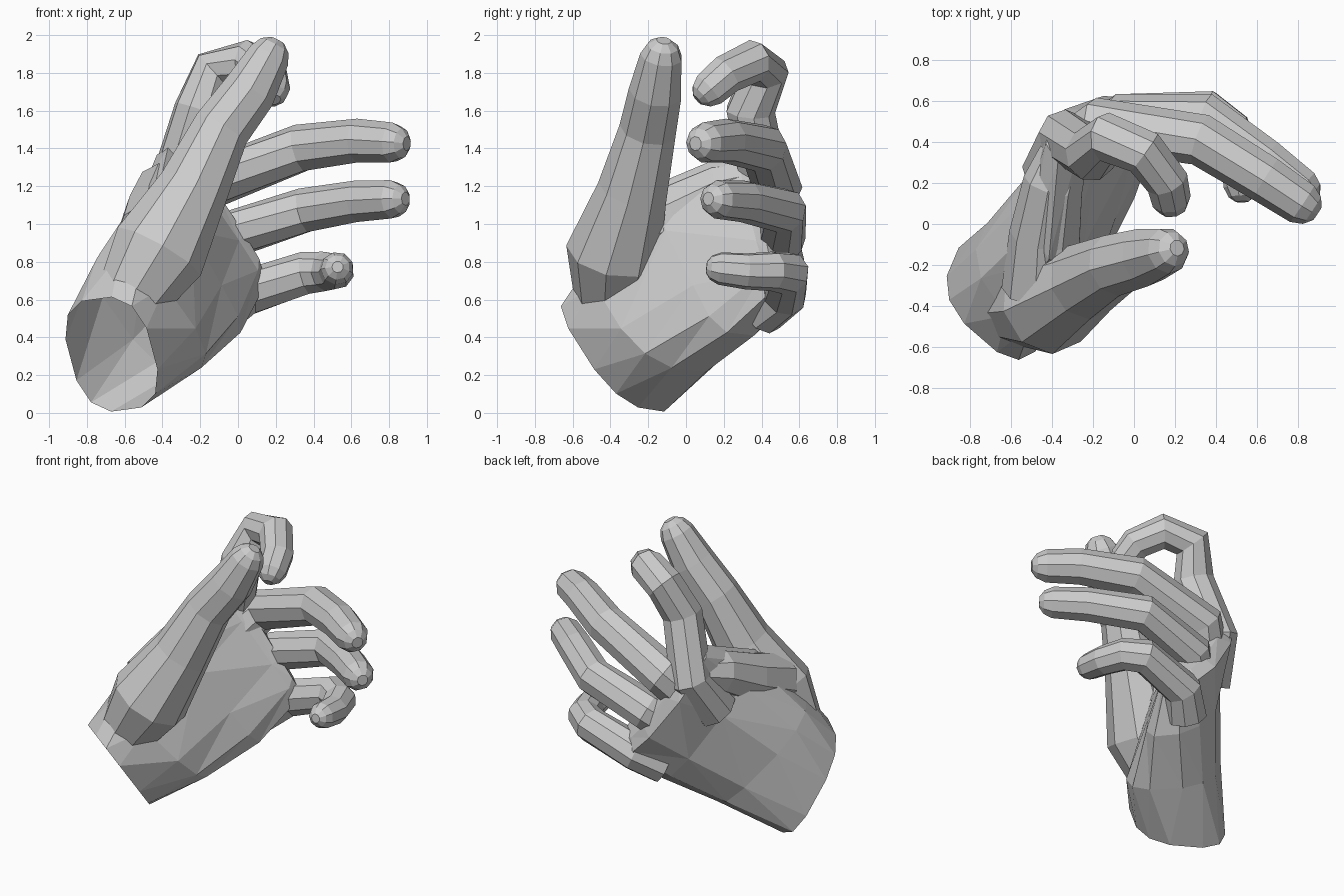
import bpy, bmesh
from math import cos, sin, pi, copysign
from mathutils import Vector

if "Cube" in bpy.data.objects:
    bpy.data.objects.remove(bpy.data.objects["Cube"])


def loft(name, rings, triangulate=False):
    """Closed skin over a list of equal-length point rings."""
    bm = bmesh.new()
    vs = [[bm.verts.new(p) for p in r] for r in rings]
    n = len(rings[0])
    for a, b in zip(vs, vs[1:]):
        for i in range(n):
            j = (i + 1) % n
            bm.faces.new((a[i], a[j], b[j], b[i]))
    bm.faces.new(vs[0])
    bm.faces.new(vs[-1])
    if triangulate:
        bmesh.ops.triangulate(bm, faces=bm.faces[:])
    bmesh.ops.recalc_face_normals(bm, faces=bm.faces[:])
    me = bpy.data.meshes.new(name)
    bm.to_mesh(me)
    bm.free()
    ob = bpy.data.objects.new(name, me)
    bpy.context.collection.objects.link(ob)
    return ob


def section(centre, across, through, cup, sides=12):
    """Rounded oval; cup bends both edges toward the palm."""
    c, a, b = Vector(centre), Vector(across), Vector(through)
    ring = []
    for k in range(sides):
        t = 2 * pi * (k + .5) / sides
        u = copysign(abs(cos(t)) ** .75, cos(t))
        v = copysign(abs(sin(t)) ** .75, sin(t))
        ring.append(c + a * u + b * (v + cup * u * u))
    return ring


def digit(name, path, radii, sides=9):
    """Faceted tube through joints with a rounded tip."""
    pts = [Vector(p) for p in path]
    if len(radii) == 2:
        n = len(pts) - 1
        radii = [radii[0] + (radii[1] - radii[0]) * i / n for i in range(n + 1)]
    end, r = (pts[-1] - pts[-2]).normalized(), radii[-1]
    pts += [pts[-1] + end * r * .55, pts[-1] + end * r * .85]
    radii = list(radii) + [r * .75, r * .35]
    u = Vector((.3, .5, .8))
    rings = []
    for i, p in enumerate(pts):
        t = Vector((0, 0, 0))
        if i > 0:
            t += (p - pts[i - 1]).normalized()
        if i < len(pts) - 1:
            t += (pts[i + 1] - p).normalized()
        t.normalize()
        u = (u - t * u.dot(t)).normalized()
        v = t.cross(u)
        angles = [2 * pi * k / sides for k in range(sides)]
        rings.append([p + radii[i] * 1.03 * (u * cos(a) + v * sin(a)) for a in angles])
    return loft(name, rings)


# palm: sections from the wrist to the knuckles
wrist_centre = Vector((-.67, -.37, .31))
hand = loft("hand", [
    section(wrist_centre, (-.08, -.19, .3), (.22, -.19, .03), 0),
    section((-.47, -.17, .53), (-.22, -.19, .31), (.17, -.25, .03), 0),
    section((-.29, .17, .8), (-.22, -.2, .4), (.12, -.2, .02), .4),
    section((-.17, .47, 1), (-.26, -.09, .38), (.08, -.13, .05), .3),
    section((-.1, .49, 1.02), (-.2, -.05, .31), (.06, -.09, .04), .3),
], triangulate=True)

# thumb, its web and the fingers
thumb = digit("thumb", [(-.56, -.4, .62), (-.42, -.38, .85), (-.24, -.28, 1.18),
                        (-.09, -.2, 1.5), (.06, -.16, 1.7), (.165, -.13, 1.89)],
              (.19, .25, .185, .15, .14, .11))
web = digit("thumb_web", [(-.44, -.32, .93), (-.43, -.05, 1.05), (-.39, .2, 1.18), (-.34, .34, 1.22)],
            (.2, .12))
index = digit("index_finger", [(-.4, .25, .95), (-.33, .42, 1.2), (-.21, .34, 1.6), (-.13, .42, 1.81),
                               (.05, .35, 1.86), (.16, .21, 1.79), (.18, .12, 1.71)], (.145, .095))
middle = digit("middle_finger", [(-.28, .37, 1.06), (-.16, .48, 1.21), (.33, .41, 1.4),
                                 (.64, .22, 1.44), (.82, .1, 1.43)], (.145, .105))
ring = digit("ring_finger", [(-.2, .38, .8), (-.05, .51, .94), (.35, .52, 1.07),
                             (.64, .31, 1.12), (.82, .17, 1.13)], (.135, .1))
little = digit("little_finger", [(-.1, .4, .54), (.03, .52, .63), (.36, .54, .74), (.47, .46, .75),
                                 (.52, .32, .75), (.525, .18, .765)], (.13, .085))

# merge everything into one skin
bpy.context.view_layer.objects.active = hand
for d in (thumb, web, index, middle, ring, little):
    mod = hand.modifiers.new(d.name, 'BOOLEAN')
    mod.operation = 'UNION'
    mod.solver = 'EXACT'
    mod.use_self = True
    mod.object = d
    bpy.ops.object.modifier_apply(modifier=mod.name)
    bpy.data.objects.remove(d, do_unlink=True)

# open wrist: remove the cap
normal = Vector((.142, .186, .164)).normalized()
bm = bmesh.new()
bm.from_mesh(hand.data)
cap = [f for f in bm.faces if all(abs((v.co - wrist_centre).dot(normal)) < .04 for v in f.verts)]
bmesh.ops.delete(bm, geom=cap, context='FACES')
bm.to_mesh(hand.data)
bm.free()
for poly in hand.data.polygons:
    poly.use_smooth = False
